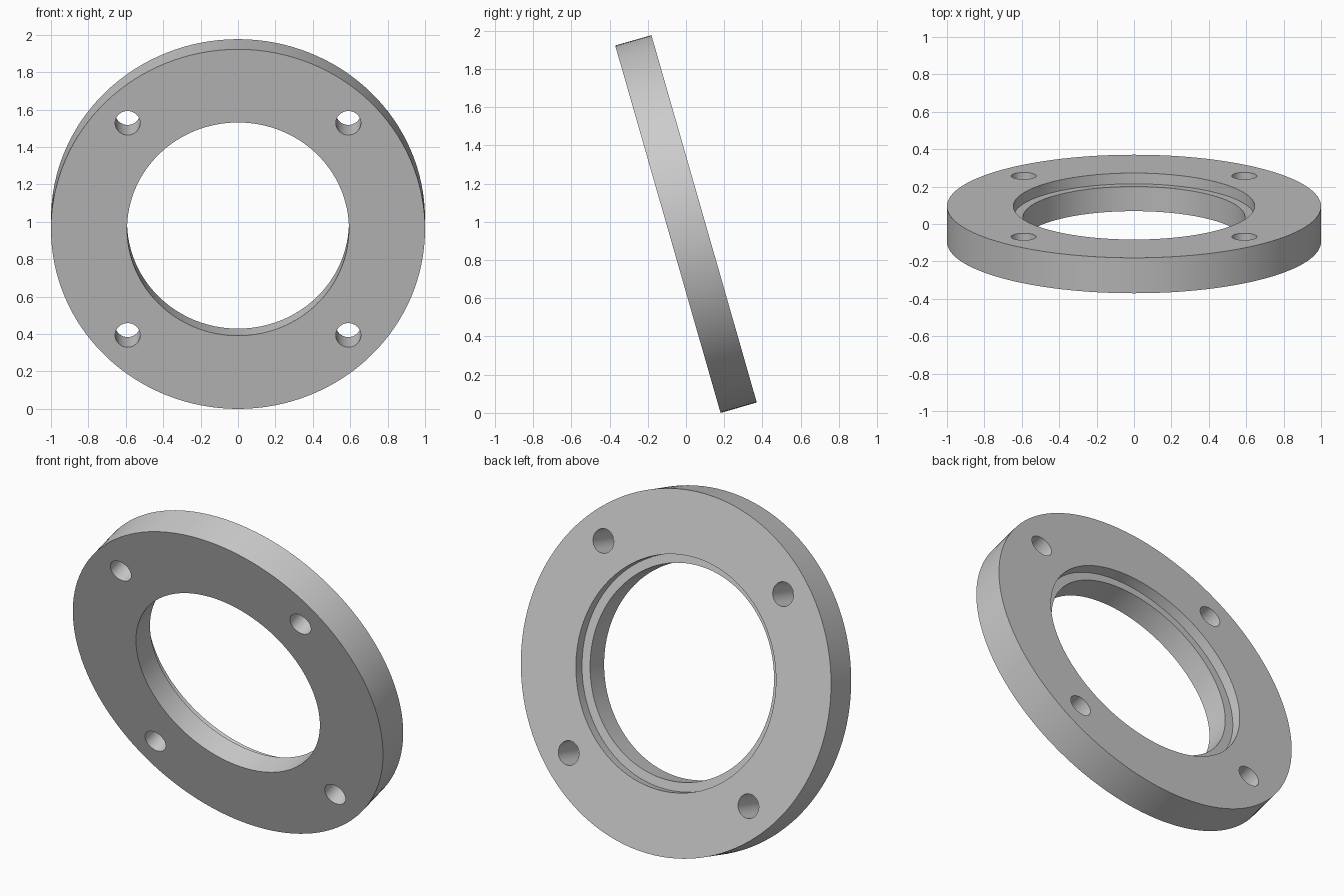
import bpy
import bmesh
from math import radians, sin, cos
from mathutils import Matrix, Vector

cube = bpy.data.objects.get("Cube")
if cube:
    bpy.data.objects.remove(cube, do_unlink=True)

TILT = radians(16)
RADIUS, THICK = 1.0, 0.197
BORE, RECESS, RECESS_DEPTH = 0.593, 0.645, 0.06
HOLE_RADIUS, HOLE_OFFSET = 0.067, 0.59
SEGMENTS = 128

grey = bpy.data.materials.new("plain grey")
grey.use_nodes = True
colour = (0.6, 0.6, 0.6, 1)
grey.diffuse_color = colour
grey.node_tree.nodes["Principled BSDF"].inputs["Base Color"].default_value = colour


def add_object(name, bm):
    bmesh.ops.recalc_face_normals(bm, faces=bm.faces)
    mesh = bpy.data.meshes.new(name)
    bm.to_mesh(mesh)
    bm.free()
    mesh.materials.append(grey)
    obj = bpy.data.objects.new(name, mesh)
    bpy.context.collection.objects.link(obj)
    return obj


# Ring: stepped cross-section turned about the y axis, recess at the back
h = THICK / 2
profile = [(BORE, -h), (RADIUS, -h), (RADIUS, h), (RECESS, h),
           (RECESS, h - RECESS_DEPTH), (BORE, h - RECESS_DEPTH)]
bm = bmesh.new()
verts = [bm.verts.new((r, y, 0)) for r, y in profile]
edges = [bm.edges.new((verts[i - 1], verts[i])) for i in range(len(verts))]
bmesh.ops.spin(bm, geom=verts + edges, cent=(0, 0, 0), axis=(0, 1, 0),
               angle=radians(360), steps=SEGMENTS, use_merge=True)
bmesh.ops.remove_doubles(bm, verts=bm.verts, dist=1e-5)
ring = add_object("flange_ring", bm)

# Four bolt holes on a square pattern
bm = bmesh.new()
for x in (-HOLE_OFFSET, HOLE_OFFSET):
    for z in (-HOLE_OFFSET, HOLE_OFFSET):
        place = Matrix.Translation(Vector((x, 0, z))) @ Matrix.Rotation(radians(90), 4, "X")
        bmesh.ops.create_cone(bm, cap_ends=True, segments=48, radius1=HOLE_RADIUS,
                              radius2=HOLE_RADIUS, depth=THICK * 2, matrix=place)
cutter = add_object("bolt_hole_cutter", bm)
cutter.hide_render = True

bpy.ops.object.select_all(action="DESELECT")
ring.select_set(True)
bpy.context.view_layer.objects.active = ring
cut = ring.modifiers.new("bolt holes", "BOOLEAN")
cut.operation = "DIFFERENCE"
cut.solver = "EXACT"
cut.object = cutter
bpy.ops.object.modifier_apply(modifier=cut.name)
bpy.data.objects.remove(cutter, do_unlink=True)
bpy.ops.object.shade_smooth_by_angle(angle=radians(30))

# Lean the ring forward and rest its lower edge on the ground
ring.rotation_euler.x = TILT
ring.location.z = RADIUS * cos(TILT) + h * sin(TILT)
